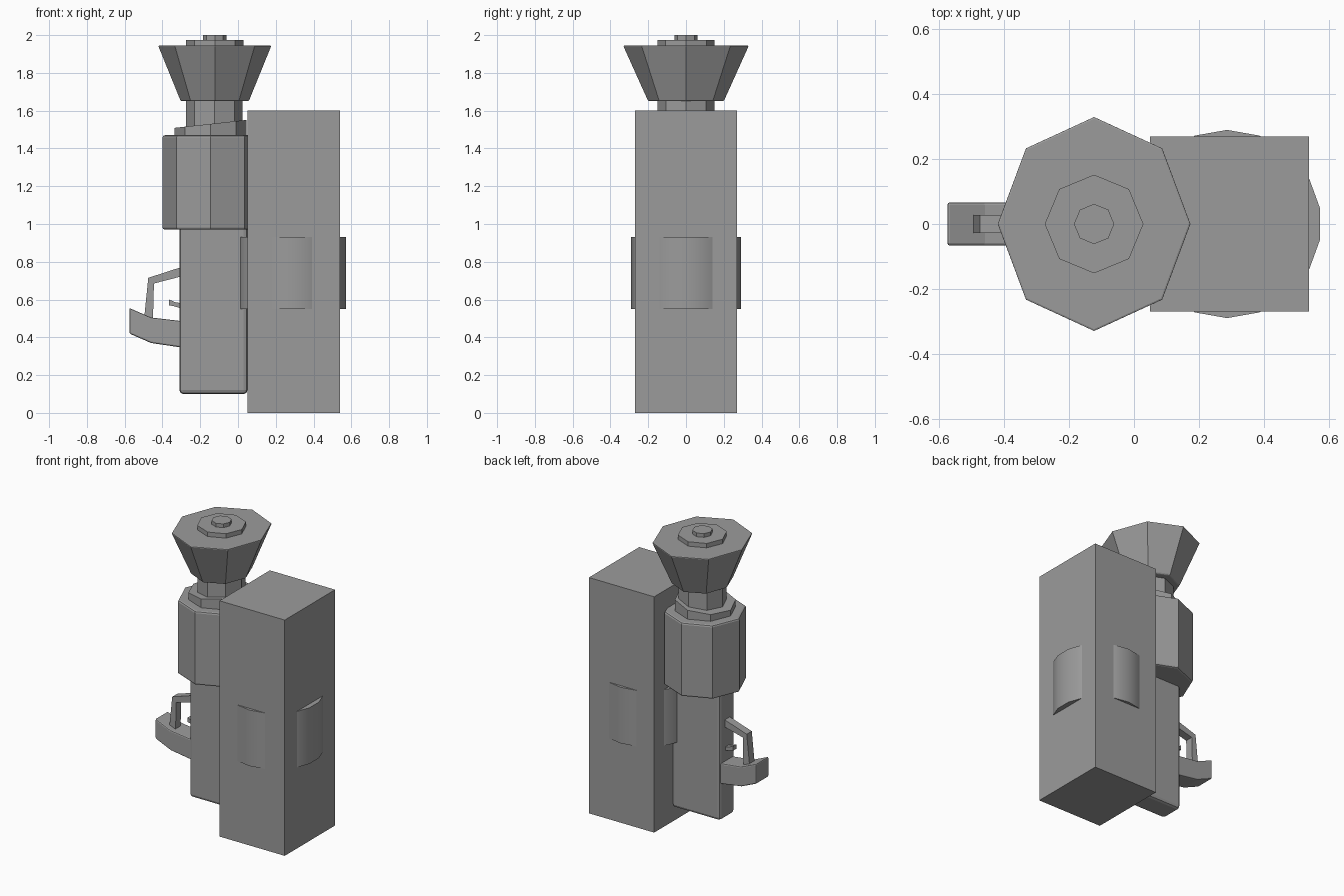
import bpy, bmesh, math

if "Cube" in bpy.data.objects:
    bpy.data.objects.remove(bpy.data.objects["Cube"], do_unlink=True)

grey = bpy.data.materials.new("Plain grey")
grey.use_nodes = True
COLOUR = (0.33, 0.33, 0.33, 1)
grey.diffuse_color = COLOUR
grey.node_tree.nodes["Principled BSDF"].inputs["Base Color"].default_value = COLOUR


def finish(name, bm, bevel=0.0, smooth=False):
    bmesh.ops.recalc_face_normals(bm, faces=bm.faces[:])
    mesh = bpy.data.meshes.new(name)
    bm.to_mesh(mesh)
    bm.free()
    mesh.materials.append(grey)
    ob = bpy.data.objects.new(name, mesh)
    bpy.context.collection.objects.link(ob)
    if bevel:
        mod = ob.modifiers.new("Soft edges", "BEVEL")
        mod.width, mod.segments = bevel, 2
        mod.limit_method, mod.angle_limit = "ANGLE", math.radians(50)
    if smooth:
        bpy.ops.object.select_all(action="DESELECT")
        ob.select_set(True)
        bpy.context.view_layer.objects.active = ob
        bpy.ops.object.shade_smooth_by_angle(angle=math.radians(30))
    return ob


def box(name, x0, x1, half_y, z0, z1, bevel=0.0):
    bm = bmesh.new()
    bmesh.ops.create_cube(bm, size=1)
    for v in bm.verts:
        v.co = ((x0 + x1) / 2 + v.co.x * (x1 - x0), v.co.y * 2 * half_y,
                (z0 + z1) / 2 + v.co.z * (z1 - z0))
    return finish(name, bm, bevel)


def tier(name, x, z0, z1, low, high, sides=8, turn=0.0, bevel=0.0, slant=0.0, smooth=False):
    """Faceted drum; low and high are its (x, y) radii, slant tilts the top."""
    bm = bmesh.new()
    rings = []
    for z, (rx, ry), tilt in ((z0, low, 0), (z1, high, slant)):
        ring = []
        for i in range(sides):
            a = turn + math.tau * i / sides
            dx = rx * math.cos(a)
            ring.append(bm.verts.new((x + dx, ry * math.sin(a), z + tilt * dx)))
        rings.append(ring)
        bm.faces.new(ring)
    for i in range(sides):
        j = (i + 1) % sides
        bm.faces.new((rings[0][i], rings[0][j], rings[1][j], rings[1][i]))
    return finish(name, bm, bevel, smooth)


def plate(name, profile, half_y, bevel=0.0):
    """Side profile in x and z, extruded across y."""
    bm = bmesh.new()
    face = bm.faces.new([bm.verts.new((x, -half_y, z)) for x, z in profile])
    out = bmesh.ops.extrude_face_region(bm, geom=[face])
    for v in out["geom"]:
        if isinstance(v, bmesh.types.BMVert):
            v.co.y = half_y
    return finish(name, bm, bevel)


# Large block and the round drum that bulges through its sides
box("large_block", 0.05, 0.54, 0.27, 0, 1.6)
tier("side_drum", 0.287, 0.55, 0.93, (0.29, 0.29), (0.29, 0.29),
     sides=18, turn=math.radians(10), smooth=True)

# Main body and faceted barrel
box("main_body", -0.31, 0.05, 0.08, 0.1, 1.0, bevel=0.02)
tier("barrel", -0.145, 0.97, 1.47, (0.255, 0.255), (0.255, 0.255), bevel=0.012)
tier("slanted_collar", -0.145, 1.46, 1.53, (0.19, 0.19), (0.19, 0.19), slant=0.11)
tier("neck", -0.125, 1.47, 1.66, (0.15, 0.15), (0.15, 0.15))

# Flared head with stepped cap
tier("flared_head", -0.123, 1.65, 1.945, (0.18, 0.2), (0.3, 0.333), bevel=0.008)
tier("cap_disc", -0.123, 1.94, 1.975, (0.152, 0.152), (0.152, 0.152))
tier("cap_knob", -0.123, 1.97, 2.0, (0.062, 0.062), (0.062, 0.062))

# Grip, trigger guard and trigger
plate("grip", [(-0.575, 0.555), (-0.575, 0.42), (-0.46, 0.37), (-0.29, 0.345),
               (-0.29, 0.485), (-0.46, 0.505)], 0.067, bevel=0.008)
plate("trigger_guard", [(-0.29, 0.775), (-0.475, 0.715), (-0.497, 0.5), (-0.45, 0.5),
                        (-0.445, 0.685), (-0.29, 0.725)], 0.027)
plate("trigger", [(-0.29, 0.55), (-0.34, 0.565), (-0.365, 0.57), (-0.365, 0.6),
                  (-0.33, 0.585), (-0.29, 0.58)], 0.018)
